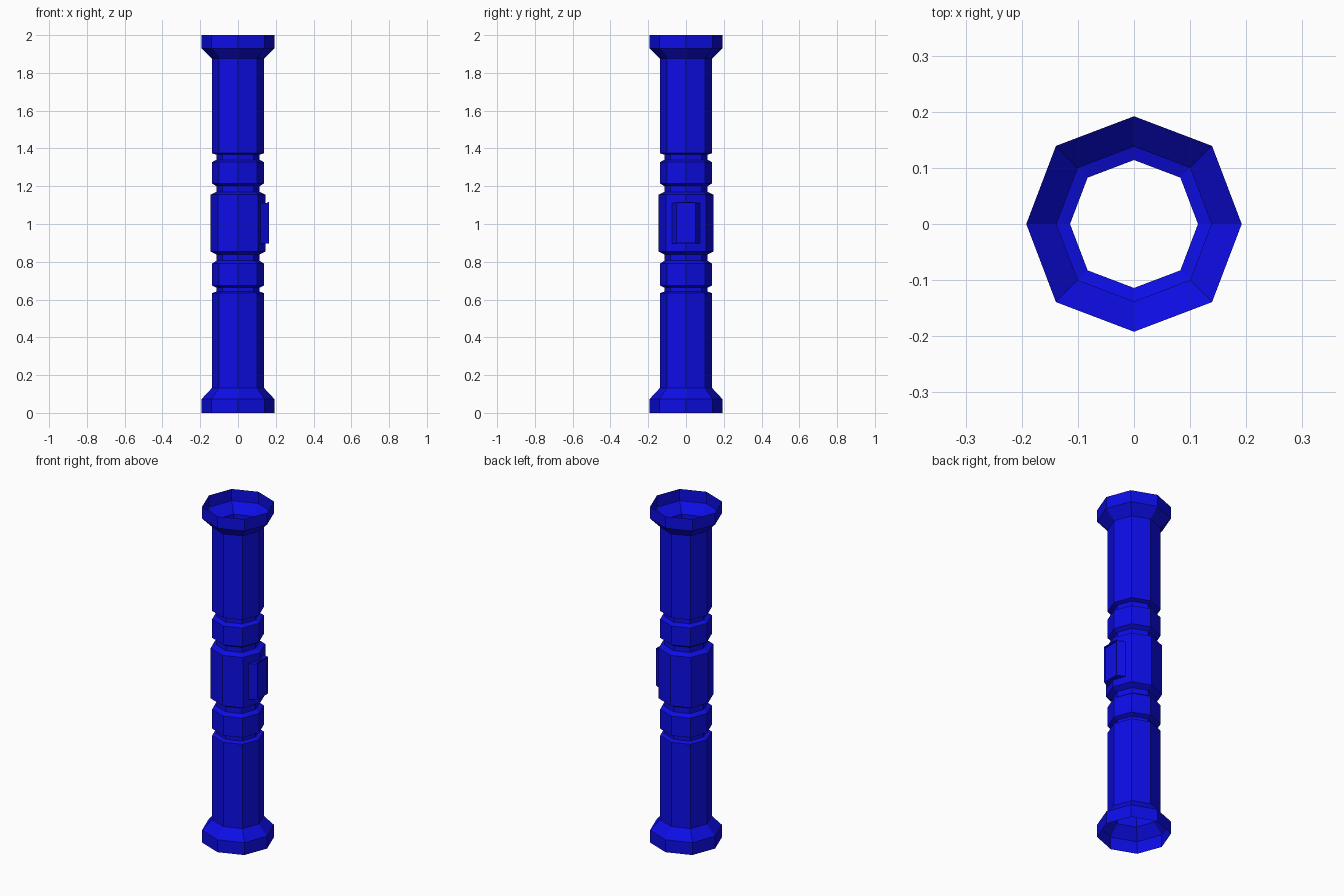
import bpy, bmesh, math

cube = bpy.data.objects.get("Cube")
if cube:
    bpy.data.objects.remove(cube)

blue = bpy.data.materials.new("deep_blue")
blue.use_nodes = True
colour = (0.004, 0.004, 0.8, 1)
blue.diffuse_color = colour
blue.node_tree.nodes["Principled BSDF"].inputs["Base Color"].default_value = colour


def finish(name, bm):
    mesh = bpy.data.meshes.new(name)
    bm.to_mesh(mesh)
    bm.free()
    mesh.materials.append(blue)
    obj = bpy.data.objects.new(name, mesh)
    bpy.context.collection.objects.link(obj)
    return obj


# Open eight-sided tube: a thin shell lofted through (radius, height) rings
RIM, TUBE, GROOVE, GRIP = 0.192, 0.138, 0.114, 0.146
profile = [
    (RIM, 0), (RIM, 0.074), (TUBE, 0.132),
    (TUBE, 0.634), (GROOVE, 0.642), (GROOVE, 0.663),
    (TUBE, 0.674), (TUBE, 0.79), (GROOVE, 0.806), (GROOVE, 0.838),
    (GRIP, 0.855), (GRIP, 1.155), (GROOVE, 1.17), (GROOVE, 1.2),
    (TUBE, 1.215), (TUBE, 1.327), (GROOVE, 1.34), (GROOVE, 1.367),
    (TUBE, 1.375), (TUBE, 1.875), (RIM, 1.93), (RIM, 2),
]
SIDES = 8
bm = bmesh.new()
rings = []
for radius, z in profile:
    ring = []
    for i in range(SIDES):
        a = math.tau * i / SIDES
        r = radius * (1.025 if i % 2 else 1)
        ring.append(bm.verts.new((r * math.cos(a), r * math.sin(a), z)))
    rings.append(ring)
for low, high in zip(rings, rings[1:]):
    for i in range(SIDES):
        j = (i + 1) % SIDES
        bm.faces.new((low[i], low[j], high[j], high[i]))
finish("tube_shell", bm)

# Switch block on the left side: tapered flanks and a shallow recessed panel
bm = bmesh.new()
outline = [(0.12, -0.074), (0.164, -0.05), (0.164, 0.05), (0.12, 0.074)]
bottom = [bm.verts.new((x, y, 0.897)) for x, y in outline]
top = [bm.verts.new((x, y, 1.11)) for x, y in outline]
for i in range(3):
    bm.faces.new((bottom[i], bottom[i + 1], top[i + 1], top[i]))
bm.faces.new(top)
bm.faces.new(bottom[::-1])
bm.faces.ensure_lookup_table()
front = bm.faces[1]
bmesh.ops.inset_region(bm, faces=[front], thickness=0.015)
for v in front.verts:
    v.co.z += 0.006 if v.co.z > 1 else 0.004
bmesh.ops.inset_region(bm, faces=[front], thickness=0.001, depth=-0.008)
finish("switch_block", bm)
